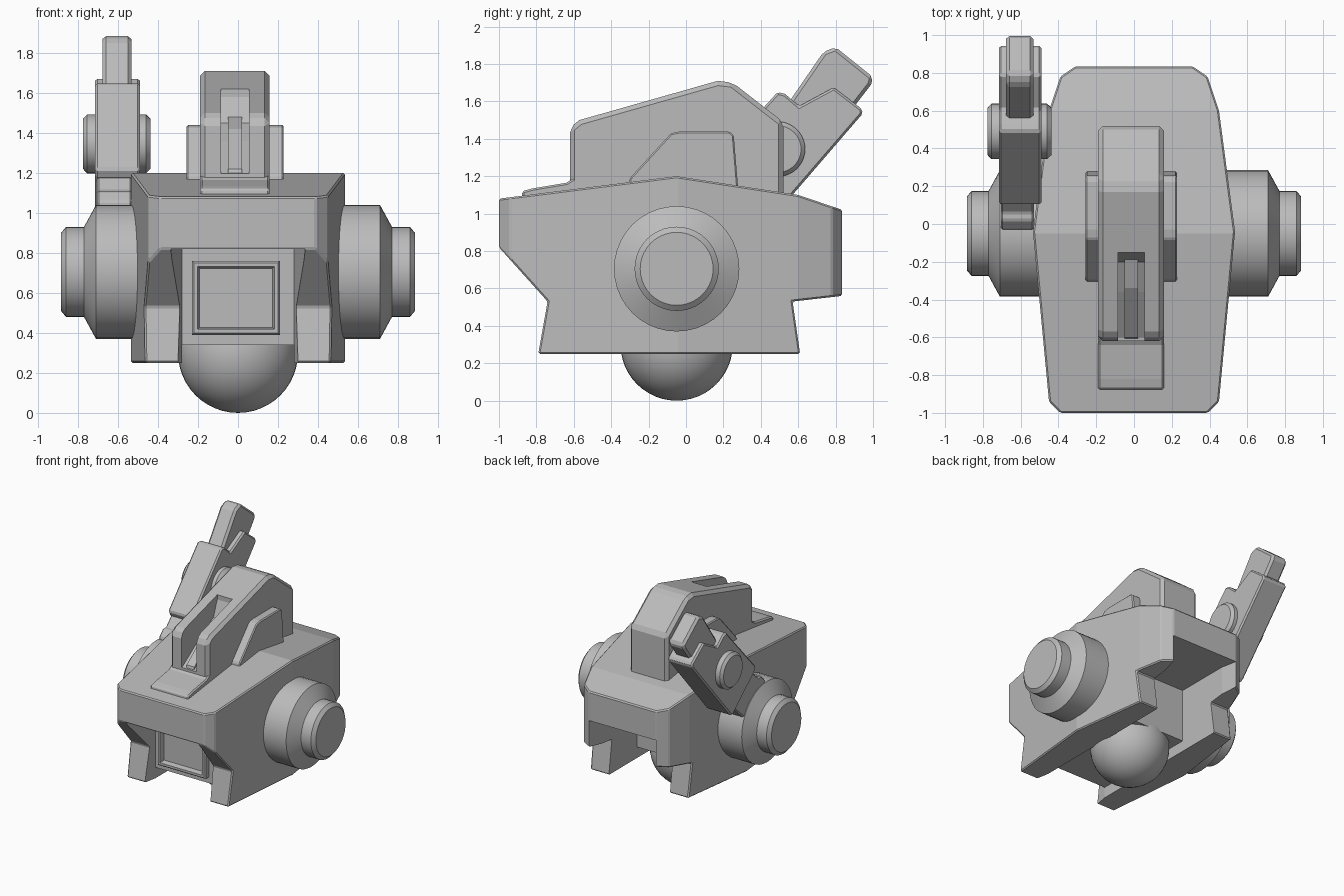
import bpy
import bmesh
import math
from mathutils import Matrix, Vector

cube = bpy.data.objects.get("Cube")
if cube:
    bpy.data.objects.remove(cube, do_unlink=True)

grey = bpy.data.materials.new("plain_grey")
grey.use_nodes = True
COLOUR = (0.5, 0.5, 0.5, 1)
grey.diffuse_color = COLOUR
grey.node_tree.nodes["Principled BSDF"].inputs["Base Color"].default_value = COLOUR


def add_object(name, bm):
    bmesh.ops.recalc_face_normals(bm, faces=bm.faces)
    mesh = bpy.data.meshes.new(name)
    bm.to_mesh(mesh)
    bm.free()
    mesh.materials.append(grey)
    obj = bpy.data.objects.new(name, mesh)
    bpy.context.collection.objects.link(obj)
    return obj


def apply_modifiers(obj):
    graph = bpy.context.evaluated_depsgraph_get()
    graph.update()
    mesh = bpy.data.meshes.new_from_object(obj.evaluated_get(graph))
    obj.modifiers.clear()
    obj.data = mesh


def bevel(obj, width):
    mod = obj.modifiers.new("bevel", "BEVEL")
    mod.width = width
    mod.segments = 1
    mod.limit_method = "ANGLE"
    mod.angle_limit = math.radians(30)
    apply_modifiers(obj)


def boolean(obj, cutter, operation="DIFFERENCE"):
    cutter.hide_render = True
    mod = obj.modifiers.new("cut", "BOOLEAN")
    mod.object = cutter
    mod.operation = operation
    mod.solver = "EXACT"
    apply_modifiers(obj)
    bpy.data.objects.remove(cutter, do_unlink=True)


def prism(name, points, low, high, axis="x", width=0):
    """Extrude a (y, z) outline along x, or an (x, y) outline along z."""
    bm = bmesh.new()
    place = (lambda p: (low, *p)) if axis == "x" else (lambda p: (*p, low))
    face = bm.faces.new([bm.verts.new(place(p)) for p in points])
    ext = bmesh.ops.extrude_face_region(bm, geom=[face])
    step = high - low
    move = Vector((step, 0, 0) if axis == "x" else (0, 0, step))
    verts = [v for v in ext["geom"] if isinstance(v, bmesh.types.BMVert)]
    bmesh.ops.translate(bm, verts=verts, vec=move)
    obj = add_object(name, bm)
    if width:
        bevel(obj, width)
    return obj


def lathe(name, profile, centre, segments=40):
    """Spin an (x, radius) profile about the x axis."""
    bm = bmesh.new()
    verts = [bm.verts.new((x, 0, r)) for x, r in profile]
    edges = [bm.edges.new(pair) for pair in zip(verts, verts[1:])]
    bmesh.ops.spin(bm, geom=verts + edges, cent=(0, 0, 0), axis=(1, 0, 0),
                   angle=math.tau, steps=segments, use_duplicate=False)
    bmesh.ops.remove_doubles(bm, verts=bm.verts, dist=0.0005)
    bmesh.ops.translate(bm, verts=bm.verts, vec=centre)
    return smooth(add_object(name, bm))


def smooth(obj):
    bpy.ops.object.select_all(action="DESELECT")
    obj.select_set(True)
    bpy.context.view_layer.objects.active = obj
    bpy.ops.object.shade_smooth_by_angle(angle=math.radians(25))
    return obj


def mirrored(half):
    return half + [(-x, y) for x, y in reversed(half)]


# Hull: side outline trimmed by the plan outline
hull = prism("hull", [
    (-1, 1.08), (-0.05, 1.2), (0.6, 1.1), (0.835, 1.02), (0.835, 0.56),
    (0.57, 0.53), (0.61, 0.25), (-0.79, 0.25), (-0.74, 0.53), (-1, 0.82)], -0.7, 0.7)
plan = prism("hull_plan", mirrored([
    (0.39, -1), (0.45, -0.94), (0.535, -0.04), (0.45, 0.6), (0.39, 0.78), (0.31, 0.835)]),
    0, 2, "z")
boolean(hull, plan, "INTERSECT")
bevel(hull, 0.016)

# Front and back recesses and the underside channel leave a solid core
boolean(hull, prism("front_recess", mirrored([(0.35, -1.1), (0.33, -0.95), (0.28, -0.68)]),
                    0, 0.82, "z"))
boolean(hull, prism("back_recess", mirrored([(0.28, 0.24), (0.28, 0.7), (0.32, 0.9)]),
                    0, 0.78, "z"))
boolean(hull, prism("underside_channel", mirrored([(0.28, -0.9), (0.28, 0.9)]),
                    0, 0.34, "z"))

# Framed panel on the front of the core
bm = bmesh.new()
bmesh.ops.create_cube(bm, size=1, matrix=Matrix.Translation((-0.01, -0.68, 0.575))
                      @ Matrix.Diagonal((0.44, 0.08, 0.37, 1)))
front = [min(bm.faces, key=lambda f: f.calc_center_median().y)]
for thickness, depth in ((0.014, 0.012), (0.026, 0), (0.014, -0.04)):
    bmesh.ops.inset_region(bm, faces=front, thickness=thickness, depth=depth)
add_object("front_panel", bm)

# Ball under the hull
bm = bmesh.new()
bmesh.ops.create_uvsphere(bm, u_segments=40, v_segments=24, radius=0.3,
                          matrix=Matrix.Translation((0, -0.05, 0.3)))
smooth(add_object("ball", bm))

# Stepped hubs on both sides
for side, label in ((1, "left"), (-1, "right")):
    steps = [(0.4, 0), (0.4, 0.335), (0.71, 0.335), (0.77, 0.225),
             (0.86, 0.225), (0.885, 0.195), (0.885, 0)]
    lathe(label + "_hub", [(side * x, r) for x, r in steps], (0, -0.05, 0.705))

# Top fin with a slot at the front
fin = prism("fin", [
    (-0.62, 1.05), (-0.62, 1.46), (-0.57, 1.5), (0.17, 1.71), (0.25, 1.7),
    (0.52, 1.49), (0.52, 1.05)], -0.19, 0.158, width=0.025)
boolean(fin, prism("fin_slot", [
    (-0.75, 1.18), (-0.6, 1.2), (-0.36, 1.36), (-0.2, 1.45), (-0.15, 1.58),
    (-0.15, 1.8), (-0.75, 1.8)], -0.085, 0.055))
prism("fin_foot", [(-0.88, 1.07), (-0.875, 1.12), (-0.82, 1.135), (-0.64, 1.165),
                   (-0.58, 1.2), (-0.5, 1.2), (-0.5, 1.07)], -0.19, 0.158, width=0.01)
prism("fin_ridge", [(-0.62, 1.15), (-0.6, 1.22), (-0.34, 1.42), (-0.14, 1.5),
                    (-0.14, 1.15)], -0.05, 0.02)
prism("fin_side_plates", [
    (-0.31, 1.13), (-0.3, 1.19), (-0.08, 1.43), (-0.03, 1.44), (0.23, 1.44),
    (0.255, 1.42), (0.28, 1.12)], -0.257, 0.228, width=0.008)

# Tilted arm on the right side
prism("arm_bracket", [
    (-0.03, 0.9), (-0.03, 1.06), (0.02, 1.11), (0.06, 1.11), (0.14, 1.19),
    (0.4, 0.99), (0.25, 0.85)], -0.705, -0.53, width=0.01)
prism("arm_body", [
    (0.1, 1.22), (0.12, 1.18), (0.41, 0.93), (0.44, 0.95), (0.945, 1.535),
    (0.94, 1.56), (0.79, 1.675), (0.605, 1.575), (0.53, 1.64), (0.49, 1.65)],
    -0.715, -0.49, width=0.012)
prism("arm_blade", [
    (0.45, 1.45), (0.735, 1.865), (0.8, 1.89), (1, 1.73), (0.99, 1.69), (0.75, 1.38)],
    -0.678, -0.533, width=0.018)
lathe("arm_pivot", [(-0.775, 0), (-0.775, 0.125), (-0.755, 0.147), (-0.46, 0.147),
                    (-0.437, 0.125), (-0.437, 0)], (0, 0.49, 1.345))
